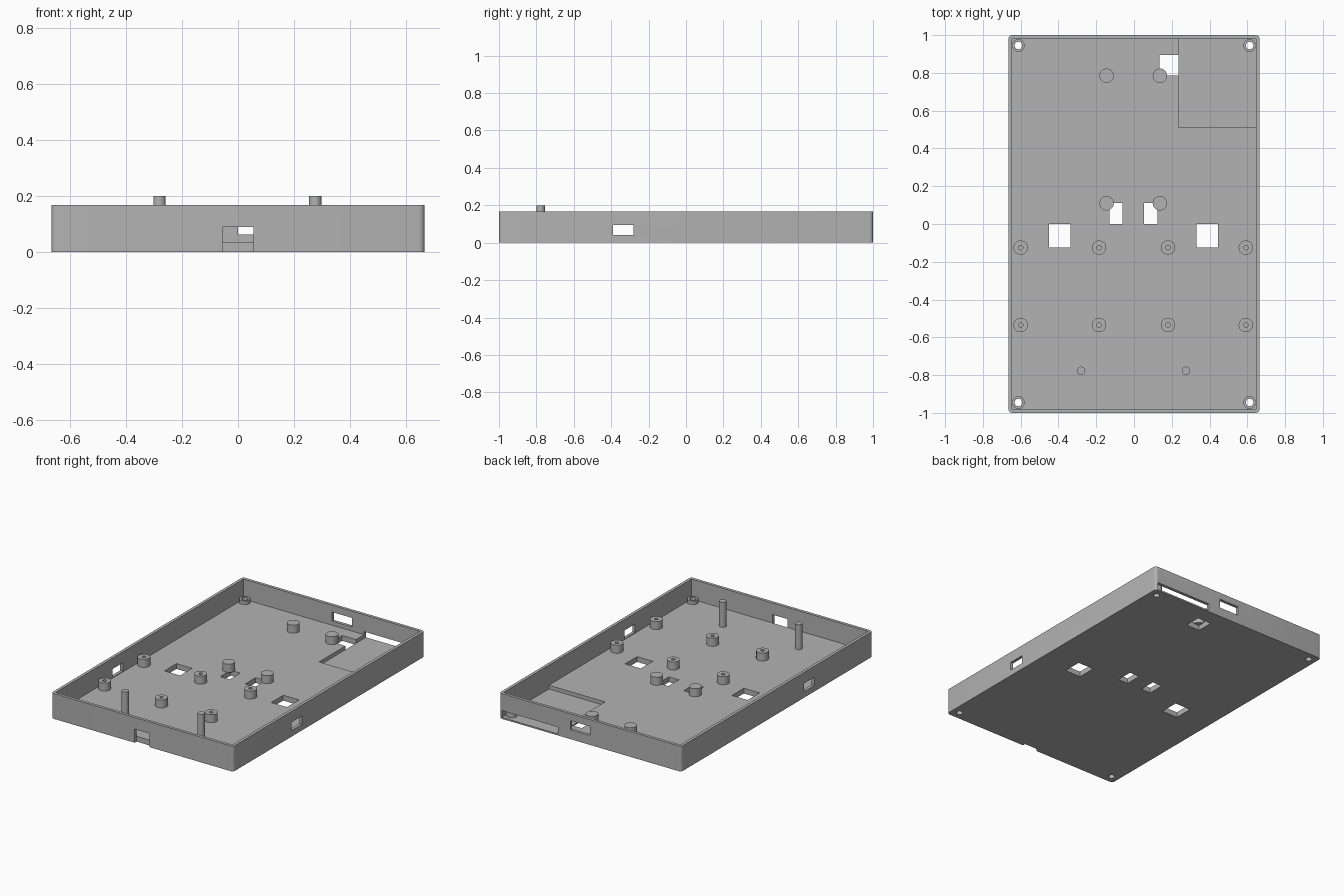
import bpy, bmesh, math

if "Cube" in bpy.data.objects:
    bpy.data.objects.remove(bpy.data.objects["Cube"])

grey = bpy.data.materials.new("plain grey")
grey.use_nodes = True
colour = (0.45, 0.45, 0.45, 1)
grey.diffuse_color = colour
grey.node_tree.nodes["Principled BSDF"].inputs["Base Color"].default_value = colour

W, L, H = 0.665, 1.0, 0.167      # half width, half length, wall height
WALL, FLOOR = 0.02, 0.035
POST_TOP = 0.088


def finish(name, bm):
    bmesh.ops.recalc_face_normals(bm, faces=bm.faces)
    mesh = bpy.data.meshes.new(name)
    bm.to_mesh(mesh)
    bm.free()
    mesh.materials.append(grey)
    ob = bpy.data.objects.new(name, mesh)
    bpy.context.collection.objects.link(ob)
    return ob


def box(name, x0, x1, y0, y1, z0, z1, radius=0):
    bm = bmesh.new()
    bmesh.ops.create_cube(bm, size=1)
    for v in bm.verts:
        v.co = ((x0, x1)[v.co.x > 0], (y0, y1)[v.co.y > 0], (z0, z1)[v.co.z > 0])
    if radius:
        upright = [e for e in bm.edges if abs(e.verts[0].co.z - e.verts[1].co.z) > 0.01]
        bmesh.ops.bevel(bm, geom=upright, offset=radius, segments=5,
                        profile=0.5, affect='EDGES')
    return finish(name, bm)


def post(name, x, y, r, z0, z1, bore=0, bore_z=0):
    """Revolved round post, optionally with a bore down to bore_z."""
    if bore and bore_z <= z0:
        profile = [(bore, z0), (r, z0), (r, z1), (bore, z1), (bore, z0)]
    elif bore:
        profile = [(0, z0), (r, z0), (r, z1), (bore, z1), (bore, bore_z), (0, bore_z)]
    else:
        profile = [(0, z0), (r, z0), (r, z1), (0, z1)]
    bm = bmesh.new()
    verts = [bm.verts.new((x + px, y, pz)) for px, pz in profile]
    edges = [bm.edges.new(pair) for pair in zip(verts, verts[1:])]
    bmesh.ops.spin(bm, geom=verts + edges, cent=(x, y, 0), axis=(0, 0, 1),
                   angle=math.tau, steps=32)
    bmesh.ops.remove_doubles(bm, verts=bm.verts, dist=1e-5)
    return finish(name, bm)


def cut(target, cutter):
    mod = target.modifiers.new("cut", 'BOOLEAN')
    mod.operation, mod.solver, mod.object = 'DIFFERENCE', 'EXACT', cutter
    bpy.context.view_layer.objects.active = target
    bpy.ops.object.modifier_apply(modifier=mod.name)
    bpy.data.objects.remove(cutter)


# Open tray with rounded upright corners
tray = box("tray", -W, W, -L, L, 0, H, radius=0.02)
cut(tray, box("cavity", WALL - W, W - WALL, WALL - L, L - WALL, FLOOR, 1))

openings = [
    (-1, 1, -0.39, -0.28, 0.04, 0.095),           # both side windows
    (-0.055, 0.055, -1.1, WALL - L, -0.1, 0.09),  # front notch
    (0.0, 0.145, 0.9, 1.1, 0.062, 0.122),         # back window
    (0.235, 0.645, 0.51, 1.1, 0.01, 0.055),       # floor pocket and back slot
    (0.135, 0.235, 0.785, 0.895, -0.1, 0.1),      # floor openings
    (-0.13, -0.06, 0.0, 0.11, -0.1, 0.1),
    (0.052, 0.125, 0.0, 0.11, -0.1, 0.1),
    (-0.45, -0.335, -0.125, 0.0, -0.1, 0.1),
    (0.33, 0.445, -0.125, 0.0, -0.1, 0.1),
]
for size in openings:
    cut(tray, box("cutter", *size))

parts = [tray]

# Corner screw holes with low bosses
for x in (-0.612, 0.612):
    for y in (-0.945, 0.945):
        cut(tray, post("cutter", x, y, 0.02, -0.1, 0.1))
        base = 0.01 if x > 0 and y > 0 else FLOOR
        parts.append(post("corner_boss", x, y, 0.033, base, 0.06, bore=0.02))

# Bored mounting posts
for x in (-0.6, -0.185, 0.18, 0.592):
    for y in (-0.535, -0.125):
        parts.append(post("screw_post", x, y, 0.038, FLOOR, POST_TOP, 0.012, FLOOR + 0.005))

# Solid support posts
for x in (-0.145, 0.137):
    for y in (0.11, 0.785):
        parts.append(post("support_post", x, y, 0.038, FLOOR - 0.002, POST_TOP))

# Tall thin pins
for x in (-0.28, 0.275):
    parts.append(post("tall_pin", x, -0.777, 0.022, FLOOR, 0.2))

bpy.ops.object.select_all(action='DESELECT')
for ob in parts:
    ob.select_set(True)
bpy.context.view_layer.objects.active = tray
bpy.ops.object.shade_smooth_by_angle(angle=math.radians(30))
